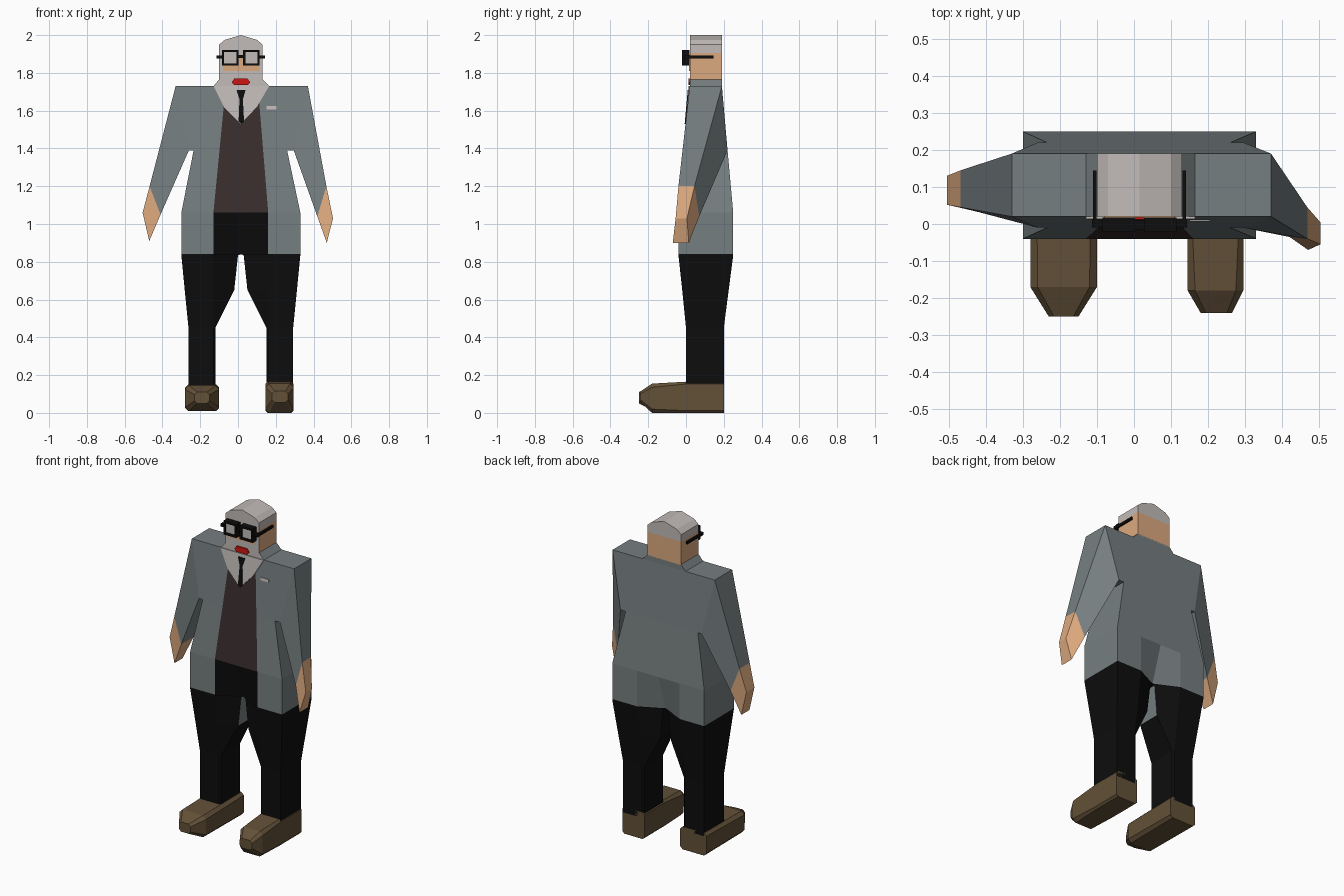
import bpy
import bmesh
from mathutils import Vector

cube = bpy.data.objects.get("Cube")
if cube:
    bpy.data.objects.remove(cube, do_unlink=True)

CENTRE = 0.015  # the body is symmetric about this x


def material(name, r, g, b):
    m = bpy.data.materials.new(name)
    m.use_nodes = True
    m.diffuse_color = (r, g, b, 1)
    bsdf = m.node_tree.nodes["Principled BSDF"]
    bsdf.inputs["Base Color"].default_value = (r, g, b, 1)
    bsdf.inputs["Roughness"].default_value = 0.9
    return m


COAT = material("coat grey", 0.18, 0.21, 0.215)
SKIN = material("skin", 0.72, 0.40, 0.21)
SHIRT = material("dark brown shirt", 0.042, 0.027, 0.027)
BLACK = material("black", 0.004, 0.004, 0.004)
SHOE = material("shoe brown", 0.125, 0.082, 0.04)
HAIR = material("pale grey hair", 0.54, 0.50, 0.48)
RED = material("lip red", 0.62, 0.008, 0.005)


def loft(name, rings, mats, rule=None, caps=True):
    """Skin a list of rings with quads; rule(centre, normal) picks the material."""
    bm = bmesh.new()
    loops = [[bm.verts.new(p) for p in ring] for ring in rings]
    n = len(rings[0])
    for a, b in zip(loops, loops[1:]):
        for i in range(n):
            j = (i + 1) % n
            bm.faces.new((a[i], a[j], b[j], b[i]))
    if caps:
        bm.faces.new(loops[0])
        bm.faces.new(loops[-1])
    bmesh.ops.recalc_face_normals(bm, faces=bm.faces)
    bm.normal_update()
    if rule:
        for f in bm.faces:
            f.material_index = int(rule(f.calc_center_median(), f.normal))
    me = bpy.data.meshes.new(name)
    bm.to_mesh(me)
    bm.free()
    for m in mats:
        me.materials.append(m)
    ob = bpy.data.objects.new(name, me)
    bpy.context.collection.objects.link(ob)
    return ob


def box(name, x0, x1, y0, y1, z0, z1, mat):
    corners = [(x0, y0), (x1, y0), (x1, y1), (x0, y1)]
    loft(name, [[(x, y, z) for x, y in corners] for z in (z0, z1)], [mat])


def front_y(z):
    """Front surface: vertical head above, sloping chest below."""
    return 0.02 - max(0, 1.73 - z) * 0.09


def plate(name, outline, thickness, mat):
    loft(name, [[(x, front_y(z) - t, z) for x, z in outline]
                for t in (0, thickness)], [mat])


# Coat body with the shirt showing in the open front
def torso_ring(z, left, a, b, right, y0, y1):
    return [(x, y0, z) for x in (left, a, b, right)] + [(right, y1, z), (left, y1, z)]


loft("coat_body", [
    torso_ring(1.73, -0.33, -0.065, 0.105, 0.37, 0.02, 0.19),
    torso_ring(1.39, -0.26, -0.098, 0.133, 0.295, -0.01, 0.22),
    torso_ring(1.39, -0.235, -0.098, 0.133, 0.26, -0.01, 0.22),
    torso_ring(1.06, -0.30, -0.13, 0.16, 0.33, -0.04, 0.25),
], [COAT, SHIRT], lambda c, n: n.y < -0.8 and abs(c.x - CENTRE) < 0.05)


# Sleeves ending in simple pointed hands
def arm_ring(outer, inner):
    (xo, zo, o0, o1), (xi, zi, i0, i1) = outer, inner
    return [(xo, o0, zo), (xo, o1, zo), (xi, i1, zi), (xi, i0, zi)]


ARMS = {
    "right": [((-0.33, 1.73, 0.02, 0.19), (-0.26, 1.39, -0.01, 0.22)),
              ((-0.468, 1.2, 0.045, 0.145), (-0.41, 1.05, 0.03, 0.15)),
              ((-0.505, 1.06, 0.052, 0.13), (-0.47, 0.91, 0.05, 0.13))],
    "left": [((0.37, 1.73, 0.02, 0.19), (0.295, 1.39, -0.01, 0.22)),
             ((0.468, 1.2, -0.04, 0.045), (0.42, 1.04, -0.035, 0.07)),
             ((0.503, 1.03, -0.055, 0.005), (0.47, 0.90, -0.07, 0.015))],
}
for side, rings in ARMS.items():
    shoulder, wrist, tip = [arm_ring(*r) for r in rings]
    loft(side + "_sleeve", [shoulder, wrist], [COAT], caps=False)
    loft(side + "_hand", [wrist, tip], [SKIN])

# Legs: z, outer, inner distance from the centre, inner chamfer, front y, back y
LEG = [(1.06, 0.315, 0, 0, -0.04, 0.25),
       (0.84, 0.315, 0, 0.07, -0.04, 0.25),
       (0.835, 0.315, 0.015, 0.07, -0.04, 0.25),
       (0.65, 0.297, 0.035, 0.05, -0.02, 0.226),
       (0.45, 0.277, 0.135, 0.01, 0, 0.2),
       (0.13, 0.277, 0.135, 0.01, 0, 0.2)]


def leg_ring(s, z, outer, inner, c, y0, y1):
    mid = max(0.145, inner + 0.01)
    pts = [(outer, y0), (outer, y1), (mid, y1), (inner, y1 - c), (inner, y0 + c), (mid, y0)]
    return [(CENTRE + s * d, y, z) for d, y in pts]


for side, s in (("right", -1), ("left", 1)):
    def leg_rule(c, n, s=s):
        if c.z > 0.84:  # coat tails, open at the front
            return c.y < 0.06 and abs(c.x - CENTRE) < 0.14
        lining = s < 0 and 0.65 < c.z < 0.83 and c.x > -0.03
        return not lining
    loft(side + "_leg_and_coat_tail", [leg_ring(s, *r) for r in LEG],
         [COAT, BLACK], leg_rule)


# Shoes with tapered toes
def shoe_ring(y, x0, x1, z0, z1, c):
    return [(x0 + c, y, z0), (x1 - c, y, z0), (x1, y, z0 + c), (x1, y, z1 - c),
            (x1 - c, y, z1), (x0 + c, y, z1), (x0, y, z1 - c), (x0, y, z0 + c)]


loft("right_shoe", [shoe_ring(0.2, -0.28, -0.10, 0.01, 0.15, 0.016),
                    shoe_ring(-0.17, -0.28, -0.10, 0.01, 0.145, 0.02),
                    shoe_ring(-0.25, -0.23, -0.15, 0.05, 0.11, 0.014)], [SHOE])
loft("left_shoe", [shoe_ring(0.2, 0.145, 0.295, 0, 0.165, 0.012),
                   shoe_ring(0, 0.145, 0.295, 0, 0.165, 0.012),
                   shoe_ring(-0.18, 0.145, 0.295, 0, 0.155, 0.02),
                   shoe_ring(-0.24, 0.18, 0.265, 0.055, 0.115, 0.014)], [SHOE])


# Head: collar, face block and hair cap
def block_ring(x0, x1, z):
    return [(x0, 0.02, z), (x1, 0.02, z), (x1, 0.19, z), (x0, 0.19, z)]


def faces_front(c, n):
    return n.y < -0.8


loft("collar", [block_ring(-0.13, 0.165, 1.73), block_ring(-0.10, 0.13, 1.765)],
     [COAT, HAIR], faces_front)
loft("head", [block_ring(-0.10, 0.13, 1.76), block_ring(-0.10, 0.13, 1.905)],
     [SKIN, HAIR], faces_front)
crown = [(-0.10, 1.905), (-0.10, 1.95), (-0.07, 1.975), (0.015, 2.0),
         (0.10, 1.975), (0.13, 1.95), (0.13, 1.905)]
loft("hair", [[(x, y, z) for x, z in crown] for y in (0.02, 0.19)], [HAIR])


# Face and chest details as thin plates
def rect(x0, x1, z0, z1):
    return [(x0, z0), (x1, z0), (x1, z1), (x0, z1)]


plate("cheeks", rect(-0.08, 0.11, 1.81, 1.895), 0.003, SKIN)
plate("beard", [(-0.13, 1.73), (-0.075, 1.62), (0.015, 1.53),
                (0.10, 1.62), (0.165, 1.73)], 0.006, HAIR)
plate("mouth", [(-0.033, 1.75), (-0.02, 1.735), (0.05, 1.735), (0.065, 1.75),
                (0.05, 1.77), (-0.02, 1.77)], 0.008, RED)
plate("tie", [(-0.008, 1.71), (0.008, 1.66), (0.003, 1.545), (0.017, 1.53),
              (0.032, 1.545), (0.026, 1.66), (0.04, 1.71)], 0.009, BLACK)
plate("pocket_square", rect(0.15, 0.205, 1.606, 1.624), 0.004, HAIR)

# Glasses
for side, s in (("right", -1), ("left", 1)):
    def span(a, b):
        return sorted((CENTRE + s * a, CENTRE + s * b))
    for part, a, b, z0, z1 in (("top", 0.012, 0.1, 1.91, 1.922),
                               ("bottom", 0.012, 0.1, 1.838, 1.85),
                               ("inner", 0.012, 0.024, 1.85, 1.91),
                               ("outer", 0.088, 0.1, 1.85, 1.91)):
        box(f"{side}_frame_{part}", *span(a, b), -0.022, 0.018, z0, z1, BLACK)
    box(side + "_lens", *span(0.024, 0.088), -0.012, -0.004, 1.85, 1.91, HAIR)
    box(side + "_hinge", *span(0.1, 0.128), -0.01, 0.012, 1.875, 1.893, BLACK)
    box(side + "_temple", *span(0.116, 0.126), 0.01, 0.145, 1.875, 1.891, BLACK)
box("bridge", 0.0, 0.03, -0.015, 0.01, 1.88, 1.895, BLACK)
